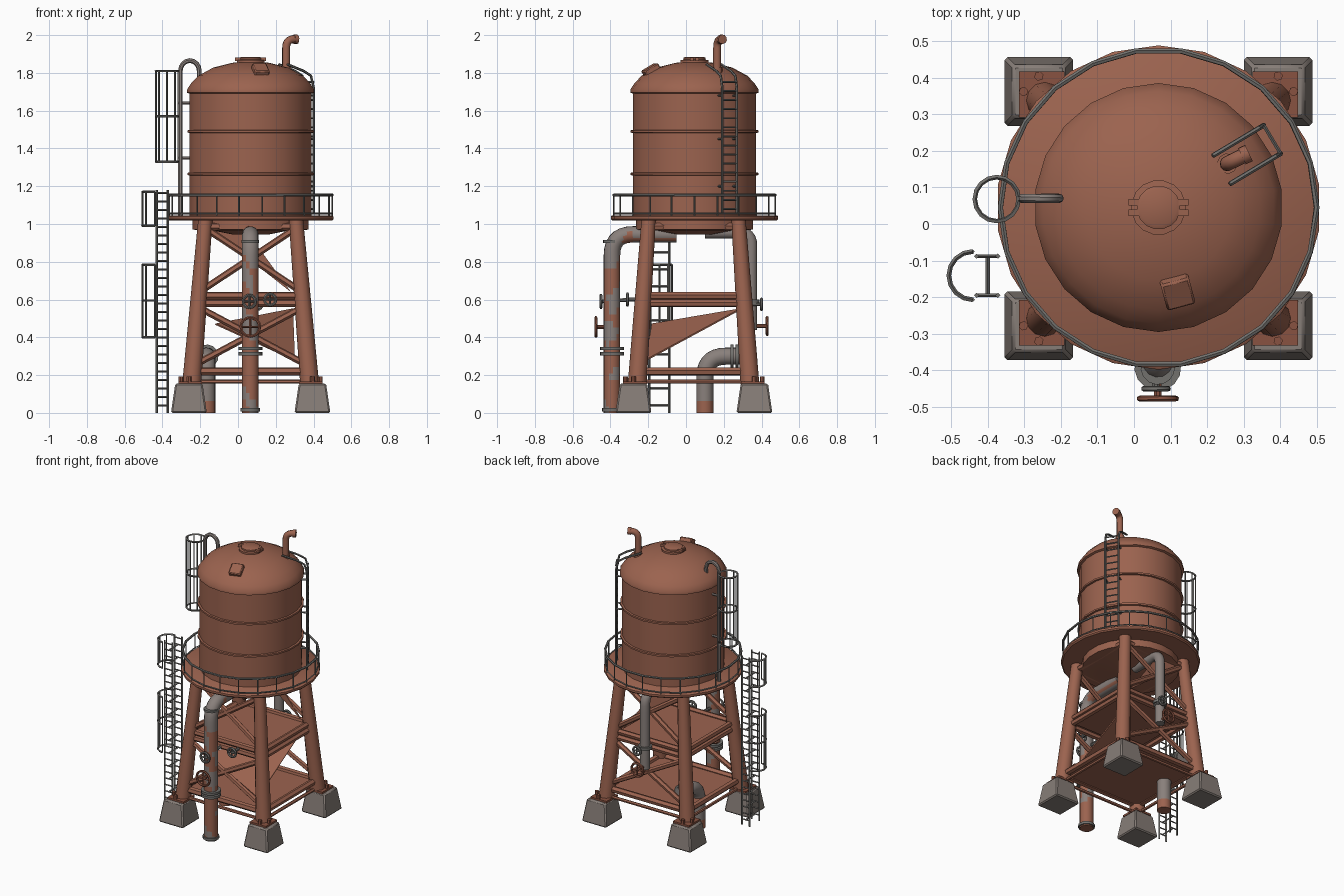
import bpy, bmesh, math
from mathutils import Vector, Matrix

if "Cube" in bpy.data.objects:
    bpy.data.objects.remove(bpy.data.objects["Cube"])

CX, CY = 0.067, 0.045          # tank axis
TAU = 2 * math.pi
V = Vector


def material(name, col):
    m = bpy.data.materials.new(name)
    m.diffuse_color = (*col, 1)
    m.use_nodes = True
    m.node_tree.nodes["Principled BSDF"].inputs["Base Color"].default_value = m.diffuse_color
    return m


RUST = material("rust_paint", (0.33, 0.125, 0.078))
CONCRETE = material("concrete", (0.24, 0.205, 0.185))
STEEL = material("weathered_steel", (0.17, 0.165, 0.155))
PIPE = material("grey_pipe", (0.25, 0.215, 0.2))
DARK = material("dark_rust", (0.25, 0.085, 0.052))


def finish(name, bm, *mats, rule=None):
    bmesh.ops.recalc_face_normals(bm, faces=bm.faces)
    for f in bm.faces:
        f.smooth = True
        if rule:
            f.material_index = rule(f.calc_center_median())
    me = bpy.data.meshes.new(name)
    bm.to_mesh(me)
    bm.free()
    me.set_sharp_from_angle(angle=math.radians(38))
    for m in mats:
        me.materials.append(m)
    ob = bpy.data.objects.new(name, me)
    bpy.context.collection.objects.link(ob)
    return ob


def sweep(bm, pts, r, n=6, closed=False):
    """Round tube along points; r is a radius or one radius per point."""
    pts = [V(p) for p in pts]
    k = len(pts)
    rad = r if isinstance(r, (list, tuple)) else [r] * k
    rings, u = [], None
    for i, p in enumerate(pts):
        a = pts[i - 1] if i or closed else p
        b = pts[(i + 1) % k] if i < k - 1 or closed else p
        t = (b - a).normalized()
        u = t.orthogonal() if u is None else u - t * u.dot(t)
        u.normalize()
        w = t.cross(u)
        rings.append([bm.verts.new(p + rad[i] * (u * math.cos(TAU * (j + .5) / n) + w * math.sin(TAU * (j + .5) / n)))
                      for j in range(n)])
    for i in range(k if closed else k - 1):
        A, B = rings[i], rings[(i + 1) % k]
        for j in range(n):
            bm.faces.new((A[j], A[(j + 1) % n], B[(j + 1) % n], B[j]))
    if not closed:
        bm.faces.new(rings[0][::-1])
        bm.faces.new(rings[-1])


def circle(c, R, axis=(0, 0, 1), n=16):
    q = V((0, 0, 1)).rotation_difference(V(axis))
    return [V(c) + q @ V((R * math.cos(TAU * i / n), R * math.sin(TAU * i / n), 0)) for i in range(n)]


def rounded(a, c, b, rad, n=6, lead=1):
    """Path a-c-b with a round elbow at c, straight parts cut into lead pieces."""
    a, c, b = V(a), V(c), V(b)
    s, e = c + (a - c).normalized() * rad, c + (b - c).normalized() * rad
    pts = [a.lerp(s, i / lead) for i in range(lead)]
    for i in range(n + 1):
        t = i / n
        w = 1.17 - .17 * abs(2 * t - 1)     # pulls the curve towards a true arc
        k = 2 * t * (1 - t) * min(w, 1)
        pts.append(s * (1 - t) ** 2 + c * k + e * (1 - (1 - t) ** 2 - k))
    return pts + [b]


def lathe(bm, prof, n=22, c=(CX, CY)):
    rings = [[bm.verts.new((c[0] + r * math.cos(TAU * (j + .5) / n), c[1] + r * math.sin(TAU * (j + .5) / n), z))
              for j in range(n)] for r, z in prof]
    for A, B in zip(rings, rings[1:]):
        for j in range(n):
            bm.faces.new((A[j], A[(j + 1) % n], B[(j + 1) % n], B[j]))
    bm.faces.new(rings[0][::-1])
    bm.faces.new(rings[-1])


def box(bm, c, size, rot=None, taper=1.0):
    vs = bmesh.ops.create_cube(bm, size=1)["verts"]
    for v in vs:
        k = taper if v.co.z > 0 else 1
        p = V((v.co.x * size[0] * k, v.co.y * size[1] * k, v.co.z * size[2]))
        v.co = V(c) + (rot @ p if rot else p)


def leg(sx, sy, z):
    t = (z - 0.155) / 0.865
    return V((CX + sx * (0.312 - 0.072 * t), 0.04 + sy * (0.298 - 0.06 * t), z))


CORNERS = [(-1, -1), (1, -1), (1, 1), (-1, 1)]

# concrete footings, base plates with bolts, legs
foot, base, legs = bmesh.new(), bmesh.new(), bmesh.new()
for sx, sy in CORNERS:
    x, y = CX + sx * 0.327, 0.042 + sy * 0.32
    box(foot, (x, y, 0.0775), (0.19, 0.19, 0.155), taper=0.76)
    box(base, (x - sx * .008, y - sy * .008, 0.16), (0.125, 0.125, 0.014))
    for dx, dy in ((0.0, 0.042), (0.042, 0.0)):
        sweep(base, [(x + sx * dx, y + sy * dy, 0.16), (x + sx * dx, y + sy * dy, 0.192)], 0.013)
    sweep(legs, [leg(sx, sy, 0.155), leg(sx, sy, 1.02)], [0.05, 0.038], 12)
bmesh.ops.bevel(foot, geom=[e for e in foot.edges], offset=0.008, affect='EDGES')
finish("footings", foot, CONCRETE)
finish("base_plates", base, DARK)
finish("legs", legs, RUST)

# horizontal and crossed bracing
br = bmesh.new()
for i, a in enumerate(CORNERS):
    b = CORNERS[(i + 1) % 4]
    for z, r in ((0.165, 0.011), (0.22, 0.022), (0.58, 0.02), (0.62, 0.02), (0.985, 0.02)):
        sweep(br, [leg(*a, z), leg(*b, z)], r)
    if i % 2 == 0:
        for z0, z1 in ((0.25, 0.56), (0.64, 0.98)):
            sweep(br, [leg(*a, z0), leg(*b, z1)], 0.018)
            sweep(br, [leg(*b, z0), leg(*a, z1)], 0.018)
finish("bracing", br, RUST)

# floor plates and slanted sheets between the legs
pl = bmesh.new()
box(pl, (CX, 0.04, 0.215), (0.58, 0.56, 0.01))
box(pl, (CX, 0.04, 0.605), (0.50, 0.49, 0.03))
for tri in (((0.30, -0.21, 0.28), (0.29, 0.29, 0.55), (-0.12, -0.18, 0.47)),
            ((-0.14, 0.27, 0.97), (0.04, 0.27, 0.97), (0.28, 0.29, 0.64))):
    nrm = (V(tri[1]) - V(tri[0])).cross(V(tri[2]) - V(tri[0])).normalized() * 0.004
    lo, hi = [[pl.verts.new(V(p) + nrm * s) for p in tri] for s in (-1, 1)]
    pl.faces.new(lo[::-1])
    pl.faces.new(hi)
    for j in range(3):
        pl.faces.new((lo[j], lo[(j + 1) % 3], hi[(j + 1) % 3], hi[j]))
finish("floor_plates", pl, RUST)

# deck and its underside drum
bm = bmesh.new()
lathe(bm, [(0.10, 0.945), (0.2, 0.965), (0.31, 0.97), (0.31, 1.018), (0.435, 1.018), (0.443, 1.026), (0.443, 1.04), (0.435, 1.046)])
finish("deck", bm, RUST)

# tank shell with bands and domed roof
prof = [(0.326, 1.04)]
for z in (1.265, 1.49):
    prof += [(0.326, z - .008), (0.338, z - .006), (0.338, z + .006), (0.326, z + .008)]
prof += [(0.326, 1.69), (0.34, 1.695), (0.34, 1.712), (0.318, 1.745), (0.28, 1.785), (0.2, 1.828), (0.1, 1.853), (0.04, 1.86)]
bm = bmesh.new()
lathe(bm, prof)
finish("tank", bm, RUST)

# roof cap with lugs, and roof hatch
bm = bmesh.new()
lathe(bm, [(0.075, 1.845), (0.075, 1.868), (0.06, 1.87), (0.06, 1.88), (0.05, 1.885)], 16)
for sx in (-1, 1):
    for sy in (-1, 1):
        box(bm, (CX + sx * .068, CY + sy * .014, 1.873), (0.028, 0.018, 0.018))
finish("roof_cap", bm, RUST)
bm = bmesh.new()
tilt = Matrix.Rotation(math.radians(15), 3, 'Z') @ Matrix.Rotation(math.radians(30), 3, 'X')
box(bm, (0.118, -0.182, 1.81), (0.08, 0.085, 0.05), tilt)
bmesh.ops.bevel(bm, geom=list(bm.edges), offset=0.006, affect='EDGES')
finish("roof_hatch", bm, RUST)

# vent pipe on the roof
bm = bmesh.new()
sweep(bm, rounded((0.255, 0.165, 1.76), (0.255, 0.165, 1.978), (0.312, 0.193, 1.978), 0.045), 0.021, 10)
sweep(bm, [(0.295, 0.185, 1.978), (0.314, 0.194, 1.978)], 0.025, 10)
sweep(bm, [(0.255, 0.165, 1.80), (0.255, 0.165, 1.83)], 0.028, 10)
finish("vent_pipe", bm, RUST)

# deck railing
bm = bmesh.new()
sweep(bm, circle((CX, CY, 1.153), 0.432, n=22), 0.008, 6, True)
sweep(bm, circle((CX, CY, 1.055), 0.432, n=22), 0.005, 4, True)
for p in circle((CX, CY, 1.04), 0.432, n=22):
    sweep(bm, [p, p + V((0, 0, 0.113))], 0.0045, 4)
finish("railing", bm, STEEL)

# access ladder with two safety cages
bm = bmesh.new()
for x in (-0.43, -0.372):
    for y in (-0.195, -0.088):
        sweep(bm, [(x, y, 0.0), (x, y, 1.18)], 0.007, 4)
for i in range(26):
    z = 0.04 + i * 0.045
    for y in (-0.195, -0.088):
        sweep(bm, [(-0.43, y, z), (-0.372, y, z)], 0.005, 4)
    if i % 2 == 0:
        sweep(bm, [(-0.40, -0.195, z), (-0.40, -0.088, z)], 0.006, 4)
finish("access_ladder", bm, STEEL)


def cage(name, c, R, heights, full):
    bm = bmesh.new()
    for z in heights:
        ring = circle((*c, z), R, n=16)
        sweep(bm, ring if full else ring[4:13], 0.0065, 4, full)
    for p in circle((*c, heights[0]), R, n=8)[0 if full else 2:8 if full else 7]:
        sweep(bm, [p, (p.x, p.y, heights[-1])], 0.005, 4)
    finish(name, bm, STEEL)


cage("lower_cage", (-0.44, -0.141), 0.066, (0.4, 0.595, 0.785), False)
cage("upper_cage", (-0.44, -0.141), 0.066, (0.99, 1.17), False)
cage("tank_cage", (-0.375, 0.068), 0.06, (1.33, 1.57, 1.81), True)

# overflow pipe hooked over the tank rim
bm = bmesh.new()
hook = [(-0.255 - 0.05 * math.cos(a), 0.07, 1.81 + 0.055 * math.sin(a)) for a in [math.pi * i / 8 for i in range(9)]]
sweep(bm, [(-0.305, 0.07, 1.04)] + hook + [(-0.205, 0.07, 1.73)], 0.013, 8)
for z in (1.35, 1.64):
    sweep(bm, [(-0.32, 0.07, z), (-0.25, 0.07, z)], 0.008)
finish("overflow_pipe", bm, PIPE)

# tank ladder curving over the roof
bm = bmesh.new()
d, s = V((math.cos(.54), math.sin(.54), 0)), V((-math.sin(.54), math.cos(.54), 0))
O = V((CX, CY, 0))
for k in (-.045, .045):
    path = [(0.362, 1.05), (0.362, 1.72), (0.345, 1.785), (0.30, 1.81), (0.2, 1.845)]
    sweep(bm, [O + d * r + s * k + V((0, 0, z)) for r, z in path], 0.007, 6)
for i in range(15):
    p = O + d * 0.362 + V((0, 0, 1.08 + i * 0.048))
    sweep(bm, [p - s * .045, p + s * .045], 0.005, 4)
for z in (1.2, 1.45, 1.68):
    for k in (-.045, .045):
        p = O + s * k + V((0, 0, z))
        sweep(bm, [p + d * .31, p + d * .362], 0.006, 4)
finish("tank_ladder", bm, STEEL)


# painted pipes with rust patches
def patch(p):
    w = math.sin(p.z * 31 + p.x * 45) + math.sin(p.z * 17 - p.y * 38)
    return 1 if w > (0.9 if p.z > 0.85 else -0.1 if p.z > 0.35 else -1.2) else 0


bm = bmesh.new()
sweep(bm, rounded((0.065, -0.392, 0), (0.065, -0.392, 0.945), (0.065, -0.05, 0.945), 0.11, 7, 24), 0.044, 14)
finish("front_pipe", bm, PIPE, RUST, rule=patch)
bm = bmesh.new()
sweep(bm, rounded((0.075, 0.345, 0.44), (0.075, 0.345, 0.955), (0.075, 0.1, 0.955), 0.07, 6, 10), 0.032, 12)
sweep(bm, rounded((-0.165, 0.1, 0), (-0.165, 0.1, 0.3), (-0.165, 0.285, 0.3), 0.11, 7, 6), 0.046, 14)
finish("rear_and_drain_pipes", bm, PIPE, RUST, rule=lambda p: 1 if p.z < 0.06 else 0)

# pipe flanges
bm = bmesh.new()
for z0, z1, r in ((0.305, 0.322, 0.064), (0.332, 0.348, 0.064), (0.008, 0.025, 0.053), (0.90, 0.915, 0.047)):
    sweep(bm, [(0.065, -0.392, z0), (0.065, -0.392, z1)], r, 14)
for y in (0.235, 0.262):
    sweep(bm, [(-0.165, y, 0.3), (-0.165, y + .016, 0.3)], 0.062, 14)
sweep(bm, [(0.075, 0.345, 0.58), (0.075, 0.345, 0.60)], 0.045, 12)
finish("flanges", bm, STEEL)


# valve handwheels
def wheel(name, c, R, inner, mat):
    bm = bmesh.new()
    sweep(bm, circle(c, R, (0, 1, 0), 16), 0.008, 6, True)
    for p in circle(c, R, (0, 1, 0), 4)[:2]:
        sweep(bm, [p, 2 * V(c) - p], 0.006, 4)
    sweep(bm, [c, inner], 0.011, 8)
    finish(name, bm, mat)


wheel("main_valve_wheel", (0.065, -0.477, 0.455), 0.05, (0.065, -0.40, 0.455), DARK)
wheel("small_valve_wheel", (0.06, -0.45, 0.59), 0.033, (0.06, -0.28, 0.60), STEEL)
wheel("side_valve_wheel", (0.17, -0.31, 0.60), 0.03, (0.17, -0.24, 0.60), STEEL)
wheel("rear_valve_wheel", (0.075, 0.43, 0.46), 0.045, (0.075, 0.345, 0.46), DARK)
wheel("rear_small_wheel", (0.1, 0.40, 0.575), 0.028, (0.1, 0.30, 0.575), STEEL)
